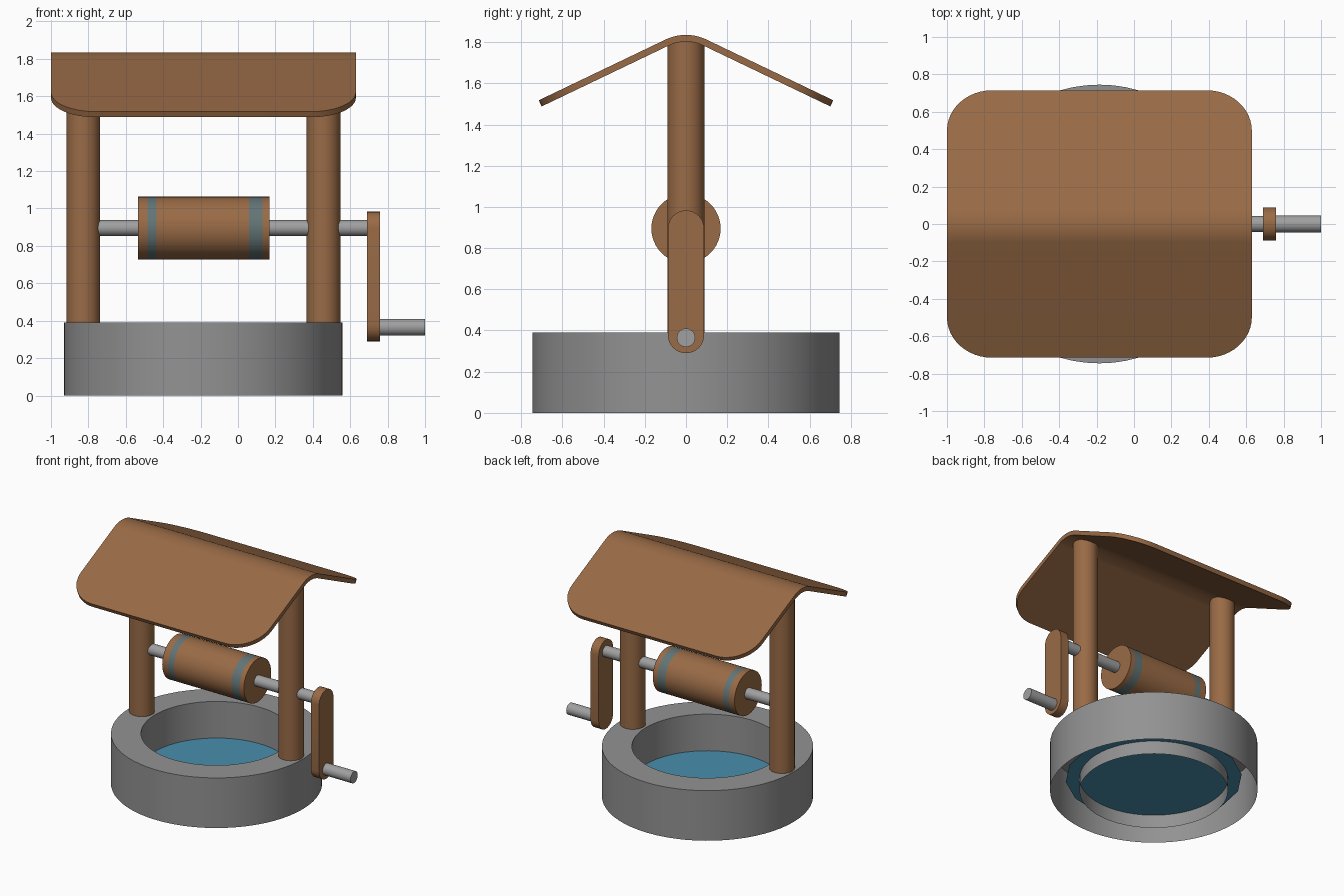
import bpy, bmesh, math

if "Cube" in bpy.data.objects:
    bpy.data.objects.remove(bpy.data.objects["Cube"])

CX = -0.185          # centre of well and roof
AXLE_Z = 0.895       # height of the winding axle


def material(name, rgb):
    m = bpy.data.materials.new(name)
    m.diffuse_color = (*rgb, 1)
    m.use_nodes = True
    m.node_tree.nodes["Principled BSDF"].inputs["Base Color"].default_value = m.diffuse_color
    return m


WOOD = material("wood", (0.32, 0.146, 0.061))
STONE = material("stone grey", (0.29, 0.29, 0.29))
METAL = material("light metal", (0.35, 0.35, 0.35))
BAND = material("dull teal band", (0.125, 0.175, 0.18))
WATER = material("water blue", (0.067, 0.27, 0.42))


def finish(name, bm, mats, fix_normals=True):
    if fix_normals:
        bmesh.ops.recalc_face_normals(bm, faces=bm.faces[:])
    me = bpy.data.meshes.new(name)
    bm.to_mesh(me)
    bm.free()
    for f in me.polygons:
        f.use_smooth = True
    me.set_sharp_from_angle(angle=math.radians(35))
    for m in mats:
        me.materials.append(m)
    ob = bpy.data.objects.new(name, me)
    bpy.context.collection.objects.link(ob)
    return ob


def lathe(name, profile, mats, centre, axis="z", n=48, caps=True, rule=None):
    """Turn (radius, height) pairs around an axis; rule picks a material by strip."""
    bm = bmesh.new()
    rings = []
    for r, h in profile:
        ring = []
        for i in range(n):
            a = 2 * math.pi * i / n
            u, v = r * math.cos(a), r * math.sin(a)
            p = (u, v, h) if axis == "z" else (h, u, v)
            ring.append(bm.verts.new([p[k] + centre[k] for k in range(3)]))
        rings.append(ring)
    for k, (a, b) in enumerate(zip(rings, rings[1:])):
        for i in range(n):
            j = (i + 1) % n
            f = bm.faces.new((a[i], a[j], b[j], b[i]))
            f.material_index = rule(k) if rule else 0
    if caps:
        bm.faces.new(rings[0][::-1])
        bm.faces.new(rings[-1])
    return finish(name, bm, mats, fix_normals=caps)


# stone ring, open underneath
lathe("well_wall", [(0.745, 0), (0.745, 0.39), (0.533, 0.39), (0.533, 0)],
      [STONE], (CX, 0, 0), n=64, caps=False)

# water surface
bm = bmesh.new()
bmesh.ops.create_circle(bm, cap_ends=True, radius=0.634, segments=16)
for v in bm.verts:
    v.co.x += CX
    v.co.z += 0.105
for f in bm.faces:
    if f.normal.z < 0:
        f.normal_flip()
finish("water", bm, [WATER], fix_normals=False)

# posts
for name, side in (("left_post", -1), ("right_post", 1)):
    lathe(name, [(0.09, 0.385), (0.09, 1.802)], [WOOD], (CX + side * 0.642, 0, 0))

# axle, drum with two painted bands, crank handle
lathe("axle", [(0.043, -0.80), (0.043, 0.70)], [METAL], (0, 0, AXLE_Z), "x", 32)
lathe("drum", [(0.168, x) for x in (-0.535, -0.485, -0.435, 0.06, 0.13, 0.168)],
      [WOOD, BAND], (0, 0, AXLE_Z), "x", rule=lambda k: k % 2)
lathe("crank_handle", [(0.045, 0.755), (0.045, 1.0)], [METAL], (0, 0, 0.365), "x", 32)

# crank arm: rounded bar
bm = bmesh.new()
outline = []
for cz, start in ((AXLE_Z, 0), (0.378, math.pi)):
    for i in range(17):
        a = start + math.pi * i / 16
        outline.append((0.088 * math.cos(a), cz + 0.088 * math.sin(a)))
face = bm.faces.new([bm.verts.new((0.69, y, z)) for y, z in outline])
out = bmesh.ops.extrude_face_region(bm, geom=[face])
for v in out["geom"]:
    if isinstance(v, bmesh.types.BMVert):
        v.co.x = 0.76
finish("crank_arm", bm, [WOOD])

# roof: bent sheet with rounded ridge and rounded corners
R, SLOPE, THICK, TOP = 0.23, math.radians(25.6), 0.033, 1.835
HALF_S, HALF_X, CORNER = 0.785, 0.815, 0.24


def roof_point(s, depth):
    """Point (y, z) at distance s from the ridge, sunk by depth."""
    a = max(-SLOPE, min(SLOPE, s / R))
    rest = s - a * R
    y = (R - depth) * math.sin(a) + rest * math.cos(a)
    z = TOP - R + (R - depth) * math.cos(a) - abs(rest) * math.sin(SLOPE)
    return y, z


steps = [R * SLOPE * i / 8 for i in range(9)]
steps += [HALF_S - CORNER + CORNER * math.sin(math.pi / 2 * i / 12) for i in range(13)]
steps = [-s for s in steps[:0:-1]] + steps
bm = bmesh.new()
rows = []
for s in steps:
    d = max(0, abs(s) - (HALF_S - CORNER))
    w = HALF_X - CORNER + math.sqrt(max(0, CORNER ** 2 - d * d))
    row = []
    for side, depth in ((-1, 0), (1, 0), (1, THICK), (-1, THICK)):
        y, z = roof_point(s, depth)
        row.append(bm.verts.new((CX + side * w, y, z)))
    rows.append(row)
for a, b in zip(rows, rows[1:]):
    for i in range(4):
        j = (i + 1) % 4
        bm.faces.new((a[i], a[j], b[j], b[i]))
bm.faces.new(rows[0])
bm.faces.new(rows[-1])
finish("roof", bm, [WOOD])
